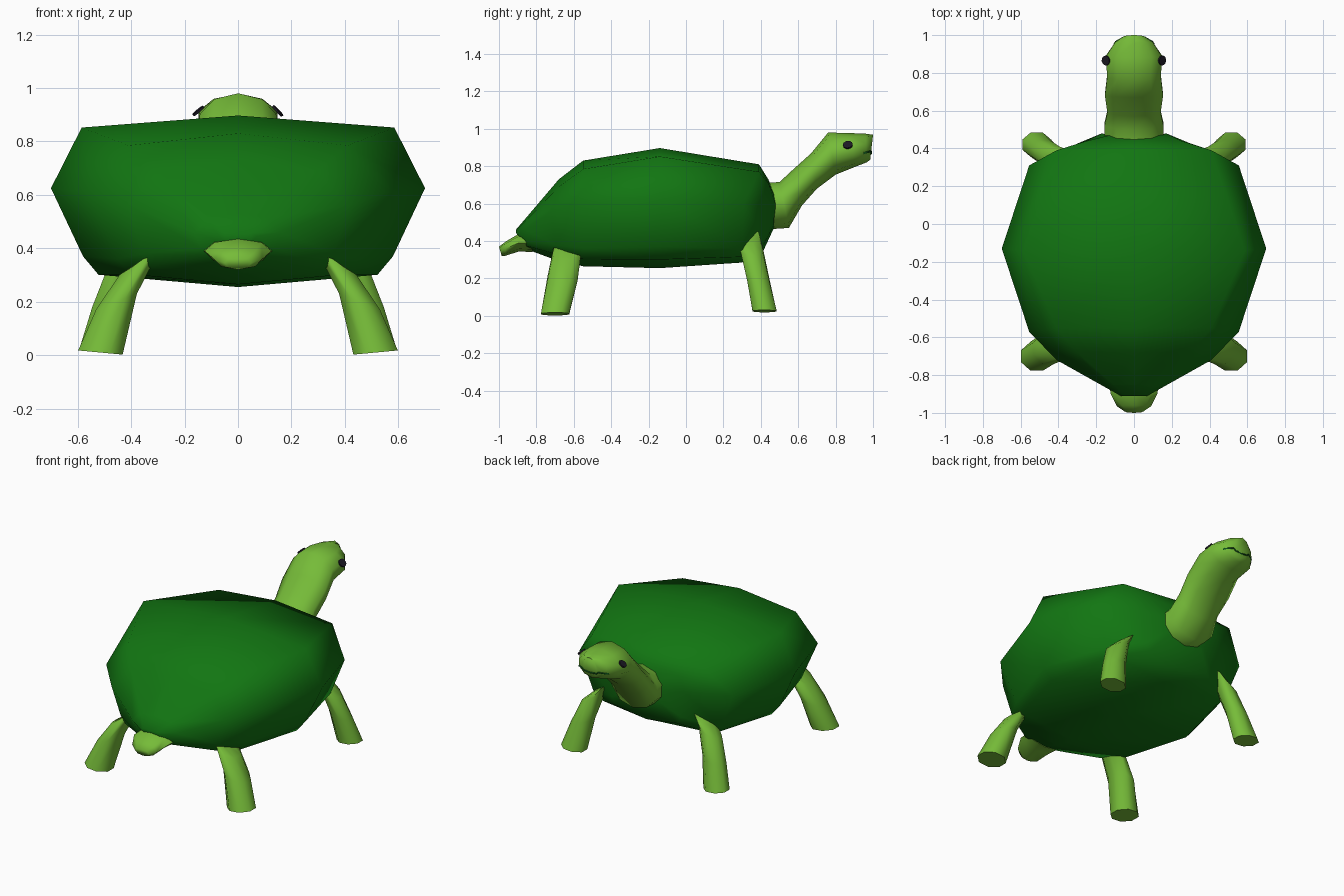
import bpy, bmesh, math
from mathutils import Vector

if "Cube" in bpy.data.objects:
    bpy.data.objects.remove(bpy.data.objects["Cube"])


def material(name, color):
    m = bpy.data.materials.new(name)
    m.diffuse_color = (*color, 1)
    m.use_nodes = True
    m.node_tree.nodes["Principled BSDF"].inputs["Base Color"].default_value = m.diffuse_color
    return m


SHELL = material("shell_green", (0.006, 0.18, 0.006))
SKIN = material("skin_green", (0.18, 0.5, 0.04))
DARK = material("eye_black", (0.012, 0.01, 0.018))
MOUTH = material("mouth_green", (0.004, 0.09, 0.01))


def loft(name, rings, mat, angle=70):
    """Skin a list of equal-length closed rings and cap both ends."""
    bm = bmesh.new()
    loops = [[bm.verts.new(p) for p in ring] for ring in rings]
    n = len(loops[0])
    for a, b in zip(loops, loops[1:]):
        for i in range(n):
            j = (i + 1) % n
            bm.faces.new((a[i], a[j], b[j], b[i]))
    bm.faces.new(loops[0])
    bm.faces.new(loops[-1])
    bmesh.ops.recalc_face_normals(bm, faces=bm.faces)
    mesh = bpy.data.meshes.new(name)
    bm.to_mesh(mesh)
    bm.free()
    mesh.materials.append(mat)
    ob = bpy.data.objects.new(name, mesh)
    bpy.context.collection.objects.link(ob)
    bpy.ops.object.select_all(action='DESELECT')
    ob.select_set(True)
    bpy.context.view_layer.objects.active = ob
    bpy.ops.object.shade_smooth_by_angle(angle=math.radians(angle))
    return ob


def oval(top, bottom, w, n=10):
    """Upright oval ring between a top and a bottom (y, z) point."""
    t, b = Vector((0, *top)), Vector((0, *bottom))
    c, up = (t + b) / 2, (t - b) / 2
    ring = []
    for i in range(n):
        a = math.tau * i / n
        ring.append(c + up * math.cos(a) + Vector((w * math.sin(a), 0, 0)))
    return ring


# Shell sections: ridge y z, shoulder x z, rim y x z, lower y x z, keel z
sections = [
    (-.91, .46, .05, .457, -.91, .07, .445, -.89, .05, .42, .40),
    (-.85, .53, .11, .515, -.86, .16, .46, -.85, .14, .40, .355),
    (-.68, .73, .30, .69, -.72, .41, .56, -.70, .36, .38, .30),
    (-.55, .83, .41, .785, -.57, .555, .61, -.55, .45, .36, .265),
    (-.14, .897, .585, .852, -.13, .70, .625, -.14, .58, .37, .255),
    (.39, .81, .41, .77, .31, .555, .60, .30, .46, .36, .285),
    (.44, .73, .25, .71, .43, .29, .60, .41, .25, .42, .34),
    (.47, .66, .13, .65, .48, .17, .59, .47, .14, .51, .47),
]
rings = []
for yt, zt, xs, zs, yr, xr, zr, yb, xb, zb, zk in sections:
    side = [(xs, yt, zs), (xr, yr, zr), (xb, yb, zb),
            (xb * .9, yb, zb + (zk - zb) * .6)]
    rings.append([(0, yt, zt)] + side + [(0, yb, zk)]
                 + [(-x, y, z) for x, y, z in reversed(side)])
loft("shell", rings, SHELL)

# Neck and head in one tube
head = loft("neck_and_head", [
    oval((.38, .71), (.40, .46), .16),
    oval((.50, .715), (.55, .47), .165),
    oval((.57, .78), (.62, .59), .148),
    oval((.67, .87), (.70, .68), .162),
    oval((.76, .98), (.80, .755), .15),
    oval((.88, .977), (.90, .795), .155),
    oval((.96, .974), (.965, .82), .105),
    oval((1.0, .968), (.985, .835), .055),
], SKIN)

# Tail
loft("tail", [
    oval((-.82, .44), (-.82, .34), .13, 8),
    oval((-.90, .435), (-.89, .345), .125, 8),
    oval((-.96, .40), (-.97, .32), .09, 8),
    oval((-1.0, .37), (-.985, .32), .05, 8),
], SKIN)


# Legs: x, y, z centre, x radius, y radius, inward lift of the ring
def leg(name, rows, side):
    rings = []
    for x, y, z, rx, ry, tilt in rows:
        ring = []
        for i in range(8):
            a = math.tau * (i + .5) / 8
            c, s = math.cos(a) * 1.06, math.sin(a) * 1.06
            ring.append((side * (x + rx * c), y + ry * s, z - tilt * c))
        rings.append(ring)
    loft(name, rings, SKIN)


rear = [(.30, -.61, .40, .055, .06, .045), (.37, -.635, .345, .075, .075, .045),
        (.455, -.66, .20, .078, .082, .03), (.515, -.70, .010, .085, .077, -.008)]
front = [(.36, .335, .43, .06, .055, .04), (.42, .35, .36, .07, .06, .035),
         (.475, .385, .20, .072, .06, .02), (.515, .42, .025, .078, .066, -.006)]
for label, s in (("left", -1), ("right", 1)):
    leg("rear_leg_" + label, rear, s)
    leg("front_leg_" + label, front, s)

# Eyes: thin discs lying on the head
for label, s in (("left", -1), ("right", 1)):
    ok, loc, nor, idx = head.closest_point_on_mesh(Vector((s * .2, .86, .945)))
    bpy.ops.mesh.primitive_cylinder_add(
        vertices=12, radius=.026, depth=.009, location=loc + nor * .003,
        rotation=nor.to_track_quat('Z', 'Y').to_euler())
    eye = bpy.context.object
    eye.name = "eye_" + label
    eye.data.materials.append(DARK)

# Mouth: thin line wrapped around the lower snout
path = []
for i in range(9):
    a = math.radians(-65 + 130 * i / 8)
    target = Vector((.2 * math.sin(a), .92 + .2 * math.cos(a), .85))
    ok, loc, nor, idx = head.closest_point_on_mesh(target)
    path.append(loc)
loft("mouth", [[p + Vector((.005 * math.cos(k * math.tau / 4) * math.sin(.1),
                            .005 * math.cos(k * math.tau / 4),
                            .005 * math.sin(k * math.tau / 4)))
                for k in range(4)] for p in path], MOUTH)
